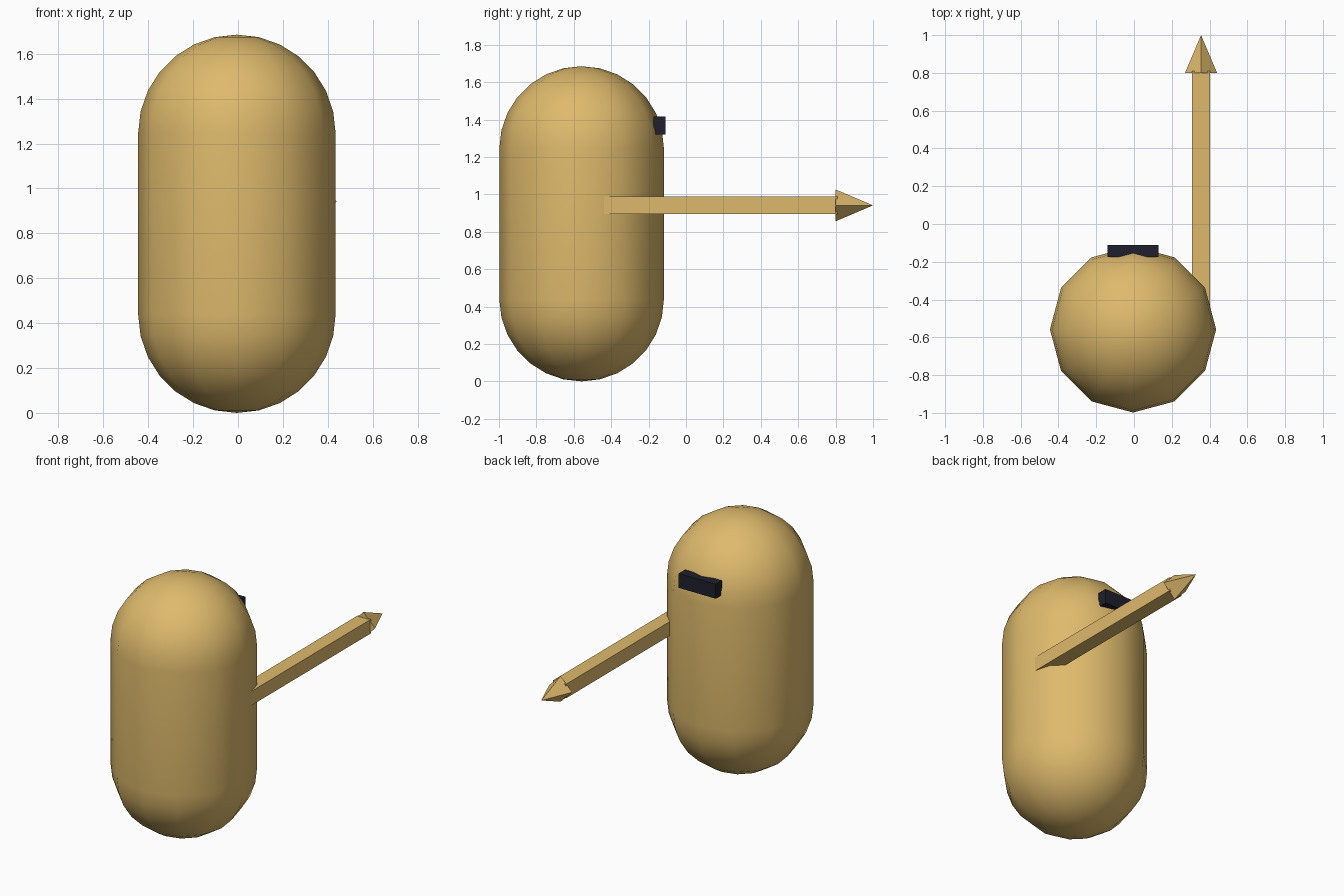
import bpy, bmesh
from math import sin, cos, pi, radians
from mathutils import Matrix

cube = bpy.data.objects.get("Cube")
if cube:
    bpy.data.objects.remove(cube)


def material(name, colour):
    mat = bpy.data.materials.new(name)
    mat.use_nodes = True
    mat.diffuse_color = colour
    mat.node_tree.nodes["Principled BSDF"].inputs["Base Color"].default_value = colour
    return mat


tan = material("warm tan", (0.73, 0.49, 0.15, 1))
navy = material("dark navy", (0.014, 0.014, 0.026, 1))


def add_object(name, bm, mat, smooth_angle=None):
    bmesh.ops.recalc_face_normals(bm, faces=bm.faces)
    mesh = bpy.data.meshes.new(name)
    bm.to_mesh(mesh)
    bm.free()
    mesh.materials.append(mat)
    obj = bpy.data.objects.new(name, mesh)
    bpy.context.collection.objects.link(obj)
    if smooth_angle:
        bpy.ops.object.select_all(action='DESELECT')
        obj.select_set(True)
        bpy.context.view_layer.objects.active = obj
        bpy.ops.object.shade_smooth_by_angle(angle=radians(smooth_angle))
    return obj


def box(name, low, high, mat):
    bm = bmesh.new()
    bmesh.ops.create_cube(bm, size=1)
    for v in bm.verts:
        v.co = [a if c < 0 else b for c, a, b in zip(v.co, low, high)]
    return add_object(name, bm, mat)


# Capsule body: a half profile spun into twelve sides
RADIUS, TOP, STEPS, SIDES = 0.44, 1.685, 7, 12
angles = [i * pi / 2 / STEPS for i in range(STEPS + 1)]
cap = [(RADIUS * cos(a), RADIUS * sin(a)) for a in angles]
profile = [(r, RADIUS - h) for r, h in reversed(cap)]
profile += [(r, TOP - RADIUS + h) for r, h in cap]
bm = bmesh.new()
verts = [bm.verts.new((r, 0, z)) for r, z in profile]
edges = [bm.edges.new(pair) for pair in zip(verts, verts[1:])]
bmesh.ops.spin(bm, geom=verts + edges, cent=(0, 0, 0), axis=(0, 0, 1),
               angle=2 * pi, steps=SIDES)
bmesh.ops.remove_doubles(bm, verts=bm.verts, dist=0.0005)
bmesh.ops.translate(bm, verts=bm.verts, vec=(-0.005, -0.558, 0))
add_object("body", bm, tan, 40)

# Visor plate on the back of the head
box("visor", (-0.14, -0.175, 1.32), (0.13, -0.11, 1.415), navy)

# Square shaft running along the side
box("shaft", (0.308, -0.44, 0.895), (0.403, 0.81, 0.988), tan)

# Pointed tip
bm = bmesh.new()
bmesh.ops.create_cone(bm, cap_ends=True, segments=4, radius1=0.085, radius2=0,
                      depth=0.2)
bmesh.ops.remove_doubles(bm, verts=bm.verts, dist=0.0005)
bmesh.ops.transform(bm, verts=bm.verts,
                    matrix=Matrix.Translation((0.355, 0.9, 0.941))
                    @ Matrix.Rotation(-pi / 2, 4, 'X'))
add_object("shaft_tip", bm, tan)
